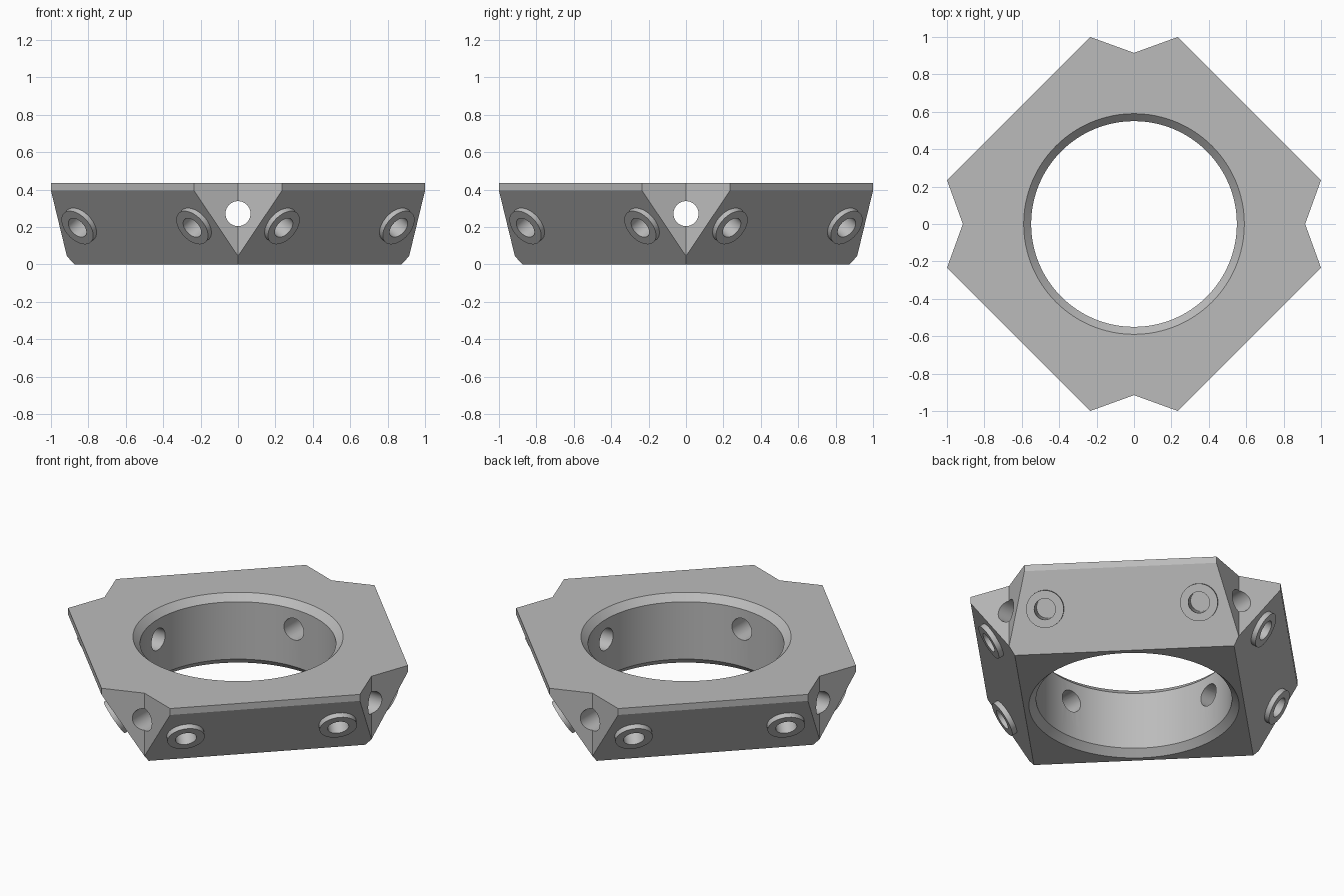
import bpy, bmesh, math
from mathutils import Vector, Matrix

if "Cube" in bpy.data.objects:
    bpy.data.objects.remove(bpy.data.objects["Cube"])

H = 0.435            # overall height
LIP = 0.395          # height where the sloped sides turn vertical
S_BOT, S_TOP = 0.874, 1.235   # half-diagonals of the square block
SLOPE = (S_TOP - S_BOT) / LIP

grey = bpy.data.materials.new("grey")
grey.diffuse_color = (0.5, 0.5, 0.5, 1)
grey.use_nodes = True
grey.node_tree.nodes["Principled BSDF"].inputs["Base Color"].default_value = grey.diffuse_color


def stack(name, rings):
    """Closed solid skinned through a list of matching point rings."""
    bm = bmesh.new()
    rows = [[bm.verts.new(p) for p in ring] for ring in rings]
    n = len(rows[0])
    for a, b in zip(rows, rows[1:]):
        for i in range(n):
            j = (i + 1) % n
            bm.faces.new((a[i], a[j], b[j], b[i]))
    bm.faces.new(rows[0][::-1])
    bm.faces.new(rows[-1])
    bmesh.ops.recalc_face_normals(bm, faces=bm.faces)
    mesh = bpy.data.meshes.new(name)
    bm.to_mesh(mesh)
    bm.free()
    mesh.materials.append(grey)
    ob = bpy.data.objects.new(name, mesh)
    bpy.context.collection.objects.link(ob)
    return ob


def circle(r, z, n):
    return [(r * math.cos(2 * math.pi * i / n), r * math.sin(2 * math.pi * i / n), z)
            for i in range(n)]


def rod(name, r, base, axis, start, end, n=32):
    """Cylinder along an axis, from start to end measured from base."""
    ob = stack(name, [circle(r, start, n), circle(r, end, n)])
    rot = axis.to_track_quat('Z', 'Y').to_matrix().to_4x4()
    ob.data.transform(Matrix.Translation(base) @ rot)
    return ob


def combine(target, tool, operation):
    bpy.context.view_layer.objects.active = target
    mod = target.modifiers.new("combine", 'BOOLEAN')
    mod.operation = operation
    mod.solver = 'EXACT'
    mod.object = tool
    bpy.ops.object.modifier_apply(modifier=mod.name)
    bpy.data.objects.remove(tool)


# Square block with sloped sides and a vertical lip
block = stack("ring_block", [circle(s, z, 4) for s, z in
                             ((S_BOT, 0), (S_TOP, LIP), (S_TOP, H))])

# V notches at the four corners
notch_r, corner = 0.915, 1.434 * math.sqrt(2)
star = []
for i in range(8):
    r, a = (corner if i % 2 else notch_r), i * math.pi / 4
    star.append((r * math.cos(a), r * math.sin(a)))
combine(block, stack("notch_shape", [[(x, y, z) for x, y in star] for z in (-0.2, 0.7)]),
        'INTERSECT')

# Central bore with chamfered rims
bore = [(0.63, -0.04), (0.55, 0.04), (0.55, H - 0.04), (0.63, H + 0.04)]
combine(block, stack("bore_cutter", [circle(r, z, 96) for r, z in bore]), 'DIFFERENCE')

# Through holes between opposite notches
for axis in (Vector((1, 0, 0)), Vector((0, 1, 0))):
    combine(block, rod("cross_hole", 0.067, Vector((0, 0, 0.272)), axis, -1.3, 1.3),
            'DIFFERENCE')

# Two raised bosses with blind holes on each sloped side
z = 0.213
dist = (S_BOT + SLOPE * z) / math.sqrt(2)
spots = []
for k in range(4):
    a = math.pi / 4 + k * math.pi / 2
    out = Vector((math.cos(a), math.sin(a), 0))
    side = Vector((-math.sin(a), math.cos(a), 0))
    normal = (out - Vector((0, 0, SLOPE / math.sqrt(2)))).normalized()
    for t in (-0.434, 0.434):
        spots.append((out * dist + side * t + Vector((0, 0, z)), normal))
for base, normal in spots:
    combine(block, rod("boss", 0.106, base, normal, -0.01, 0.03), 'UNION')
for base, normal in spots:
    combine(block, rod("boss_hole", 0.06, base, normal, -0.15, 0.06), 'DIFFERENCE')

# Smooth round walls, crisp edges
bpy.ops.object.select_all(action='DESELECT')
block.select_set(True)
bpy.context.view_layer.objects.active = block
bpy.ops.object.shade_smooth_by_angle(angle=math.radians(25))
